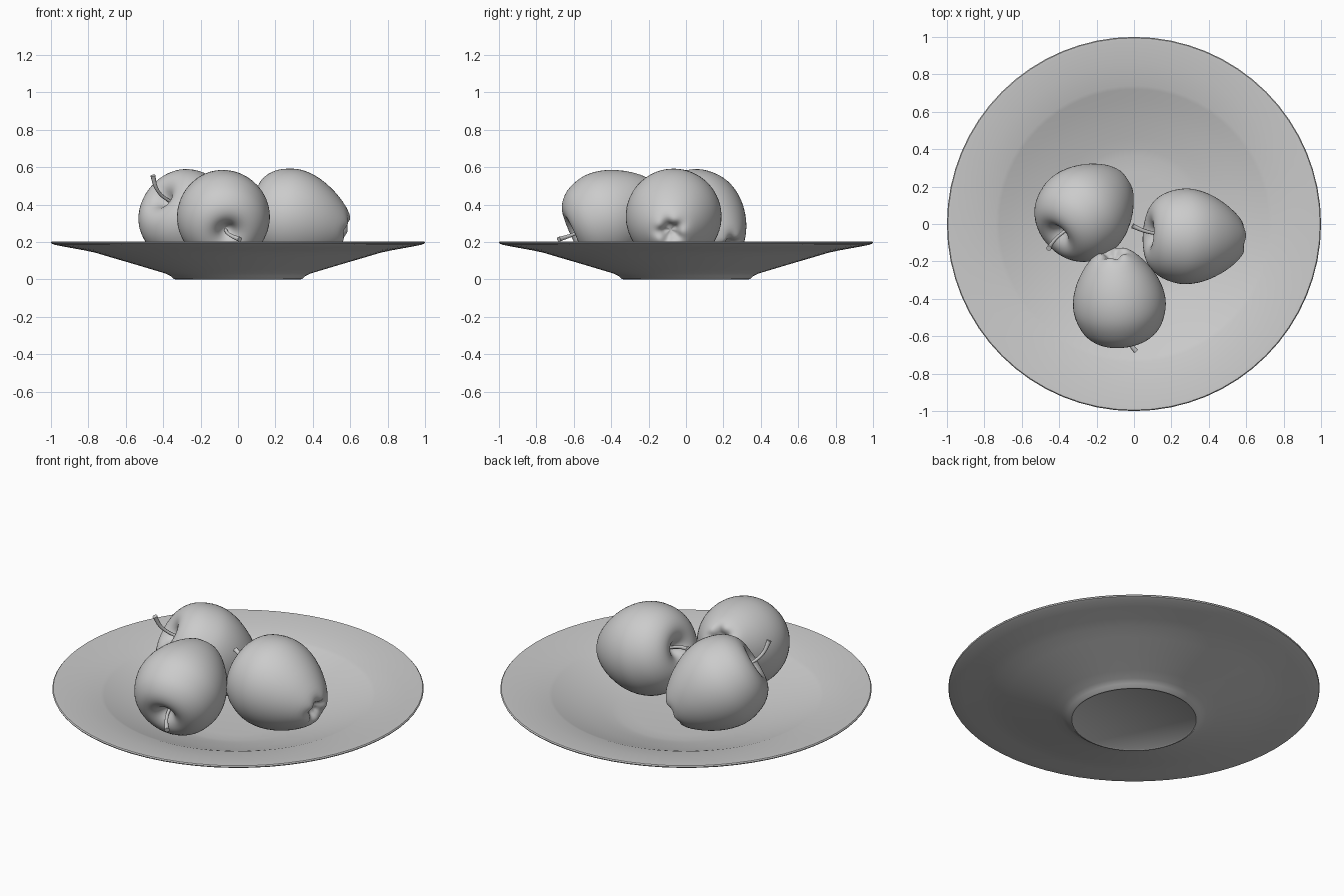
import bpy, bmesh, math
from mathutils import Vector
from mathutils.geometry import interpolate_bezier

if "Cube" in bpy.data.objects:
    bpy.data.objects.remove(bpy.data.objects["Cube"])


def smooth_path(pts, steps):
    """Smooth spline through 2D or 3D points."""
    p = [Vector(q).to_3d() for q in pts]
    out = [p[0]]
    for i in range(len(p) - 1):
        a, b = p[i], p[i + 1]
        ta = (b - p[max(i - 1, 0)]) / 6
        tb = (p[min(i + 2, len(p) - 1)] - a) / 6
        out += interpolate_bezier(a, a + ta, b - tb, b, steps + 1)[1:]
    return out


def lathe(name, profile, sides, lobes=0.0, angle=40):
    """Spin an (r, z) profile about z; lobes pinches the low end five times."""
    bm = bmesh.new()
    rings = []
    for r, z, *_ in profile:
        ring = []
        for k in range(sides):
            a = 2 * math.pi * k / sides
            dz = 0
            if lobes and z < -0.1:
                dz = lobes * math.cos(5 * a) * math.exp(-((r - 0.065) / 0.035) ** 2)
            ring.append(bm.verts.new((r * math.cos(a), r * math.sin(a), z + dz)))
        rings.append(ring)
    for lo, hi in zip(rings, rings[1:]):
        for k in range(sides):
            n = (k + 1) % sides
            bm.faces.new((lo[k], lo[n], hi[n], hi[k]))
    bmesh.ops.remove_doubles(bm, verts=bm.verts, dist=1e-5)
    bmesh.ops.recalc_face_normals(bm, faces=bm.faces)
    mesh = bpy.data.meshes.new(name)
    bm.to_mesh(mesh)
    bm.free()
    ob = bpy.data.objects.new(name, mesh)
    bpy.context.collection.objects.link(ob)
    bpy.ops.object.select_all(action='DESELECT')
    ob.select_set(True)
    bpy.context.view_layer.objects.active = ob
    bpy.ops.object.shade_smooth_by_angle(angle=math.radians(angle))
    return ob


# Plate: underside, rounded rim, then the inner well
lathe("plate", [
    (0, 0.004), (0.33, 0.004), (0.335, 0), (0.345, 0.003), (0.36, 0.018), (0.39, 0.032),
    (0.45, 0.05), (0.56, 0.083), (0.68, 0.118), (0.76, 0.142), (0.82, 0.155),
    (0.92, 0.173), (0.98, 0.185), (0.997, 0.191), (1.0, 0.197), (0.995, 0.203), (0.98, 0.203),
    (0.86, 0.187), (0.74, 0.17), (0.72, 0.163), (0.66, 0.14), (0.55, 0.105),
    (0.46, 0.08), (0.40, 0.065), (0.36, 0.058), (0.28, 0.053), (0, 0.05)], 64)

# Apple outline from calyx to stem dimple
APPLE = smooth_path([
    (0, -0.232), (0.03, -0.24), (0.055, -0.264), (0.085, -0.269), (0.13, -0.237),
    (0.19, -0.16), (0.235, -0.07), (0.255, 0.015), (0.25, 0.09), (0.22, 0.17),
    (0.17, 0.223), (0.115, 0.243), (0.065, 0.23), (0.025, 0.19), (0, 0.175)], 3)


def apple(name, axis, scale, target, stem):
    """Apple with its stem end along axis; target = mid x, mid y, top z."""
    ob = lathe(name, APPLE, 60, lobes=0.006, angle=80)
    rot = Vector(axis).to_track_quat('Z', 'Y').to_matrix().to_4x4()
    ob.data.transform(rot * 1.0)
    for v in ob.data.vertices:
        v.co *= scale
    xs, ys, zs = zip(*(v.co for v in ob.data.vertices))
    ob.location = (target[0] - (min(xs) + max(xs)) / 2,
                   target[1] - (min(ys) + max(ys)) / 2, target[2] - max(zs))

    # Curved stem, flaring at the tip
    cu = bpy.data.curves.new(name + "_stem", 'CURVE')
    cu.dimensions = '3D'
    cu.bevel_depth = 0.01
    cu.bevel_resolution = 3
    cu.use_fill_caps = True
    path = smooth_path(stem, 5)
    sp = cu.splines.new('POLY')
    sp.points.add(len(path) - 1)
    for i, (pt, co) in enumerate(zip(sp.points, path)):
        pt.co = (*co, 1)
        pt.radius = 0.85 + 0.55 * (i / (len(path) - 1)) ** 3
    sp.use_smooth = True
    bpy.context.collection.objects.link(bpy.data.objects.new(name + "_stem", cu))


apple("apple_left", (-0.63, -0.57, 0.52), 1.0, (-0.267, 0.06, 0.59),
      [(-0.36, -0.03, 0.415), (-0.41, -0.07, 0.45), (-0.44, -0.105, 0.495), (-0.455, -0.13, 0.555)])
apple("apple_right", (-0.96, 0.06, 0.26), 1.0, (0.323, -0.066, 0.592),
      [(0.16, -0.055, 0.375), (0.11, -0.05, 0.395), (0.05, -0.035, 0.415), (-0.008, -0.01, 0.43)])
apple("apple_front", (0.11, -0.9, -0.41), 0.97, (-0.078, -0.395, 0.585),
      [(-0.07, -0.53, 0.275), (-0.058, -0.58, 0.25), (-0.03, -0.63, 0.23), (0.01, -0.68, 0.214)])
